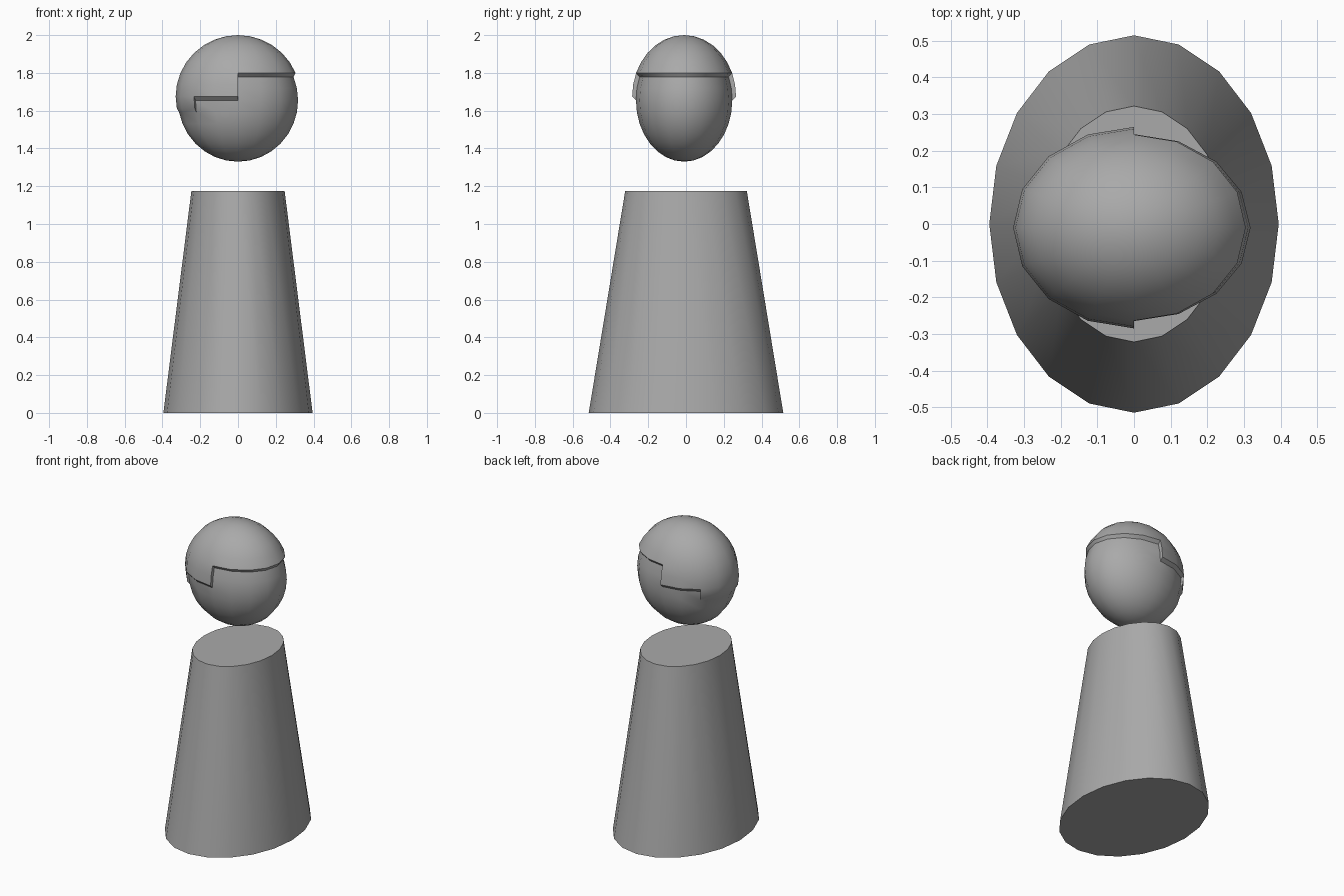
import bpy, bmesh, math
from mathutils import Matrix, Vector

if "Cube" in bpy.data.objects:
    bpy.data.objects.remove(bpy.data.objects["Cube"])

grey = bpy.data.materials.new("plain grey")
grey.use_nodes = True
colour = (0.4, 0.4, 0.4, 1)
grey.diffuse_color = colour
grey.node_tree.nodes["Principled BSDF"].inputs["Base Color"].default_value = colour


def finish(bm, name):
    bmesh.ops.recalc_face_normals(bm, faces=bm.faces)
    mesh = bpy.data.meshes.new(name)
    bm.to_mesh(mesh)
    bm.free()
    obj = bpy.data.objects.new(name, mesh)
    bpy.context.collection.objects.link(obj)
    mesh.materials.append(grey)
    bpy.ops.object.select_all(action="DESELECT")
    obj.select_set(True)
    bpy.context.view_layer.objects.active = obj
    bpy.ops.object.shade_smooth_by_angle(angle=math.radians(35))


# Body: tapered oval column
bm = bmesh.new()
height = 1.175
bmesh.ops.create_cone(bm, cap_ends=True, segments=20, radius1=1, radius2=0.625, depth=height,
                      matrix=Matrix.Translation((0, 0, height / 2)) @ Matrix.Rotation(math.pi / 2, 4, "Z"))
bmesh.ops.scale(bm, vec=(0.395, 0.515, 1), verts=bm.verts)
finish(bm, "body")

# Head: unit sphere, with the hair faces raised in steps lower towards the back
bm = bmesh.new()
bmesh.ops.create_uvsphere(bm, u_segments=16, v_segments=16, radius=1)


def is_hair(face):
    c = face.calc_center_median()
    turn = abs(math.degrees(math.atan2(c.y, c.x)))
    lowest = 22.5 if turn < 90 else 0 if turn < 135 else -11.25
    return c.z > math.sin(math.radians(lowest))


hair = [f for f in bm.faces if is_hair(f)]
raised = bmesh.ops.extrude_face_region(bm, geom=hair)["geom"]
raised_verts = {v for v in raised if isinstance(v, bmesh.types.BMVert)}
bmesh.ops.delete(bm, geom=[f for f in hair if f.is_valid], context="FACES")
centre = Vector((0, -0.01, 1.655))
for v in bm.verts:
    up = v in raised_verts
    size = Vector((0.33, 0.275, 0.325)) if up else Vector((0.318, 0.255, 0.325))
    v.co = v.co * size + centre + Vector((0, 0, 0.02 if up else 0))
loose = [v for v in bm.verts if not v.link_faces]
bmesh.ops.delete(bm, geom=loose, context="VERTS")
finish(bm, "head_with_hair")
